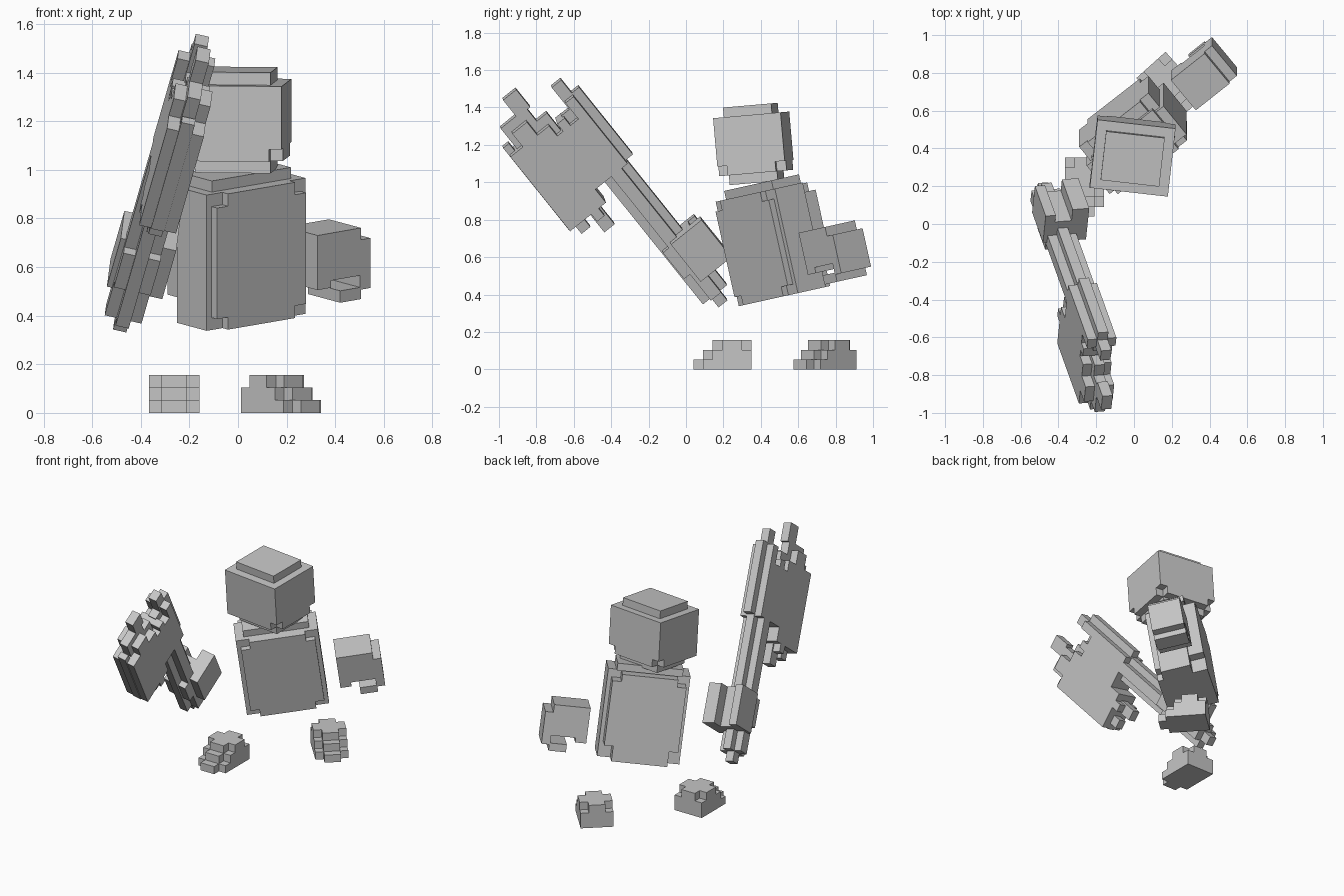
import bpy, bmesh
from math import radians
from mathutils import Matrix, Vector

V = 0.052  # block size

grey = bpy.data.materials.new("plain_grey")
grey.diffuse_color = (0.56, 0.56, 0.56, 1)


def pose(loc, pitch=0, yaw=0):
    return (Matrix.Translation(loc) @ Matrix.Rotation(radians(pitch), 4, 'X')
            @ Matrix.Rotation(radians(yaw), 4, 'Z'))


def blocks(name, boxes, matrix, unit=1.0):
    """Join boxes given as (x0, x1, y0, y1, z0, z1) into one posed object."""
    bm = bmesh.new()
    for x0, x1, y0, y1, z0, z1 in boxes:
        size = Vector((x1 - x0, y1 - y0, z1 - z0)) * unit
        mid = Vector((x0 + x1, y0 + y1, z0 + z1)) * unit / 2
        bmesh.ops.create_cube(bm, size=1, matrix=matrix @ Matrix.Translation(mid)
                              @ Matrix.Diagonal((*size, 1)))
    bmesh.ops.recalc_face_normals(bm, faces=bm.faces)
    mesh = bpy.data.meshes.new(name)
    bm.to_mesh(mesh)
    bm.free()
    mesh.materials.append(grey)
    obj = bpy.data.objects.new(name, mesh)
    bpy.context.collection.objects.link(obj)
    return obj


# Feet: three layers, each with a narrower toe and set further back
foot = [(-1, 1, -3, -2, 0, 1), (-2, 2, -2, 3, 0, 1),
        (-1, 1, -2, -1, 1, 2), (-2, 2, -1, 3, 1, 2),
        (-1, 1, -1, 0, 2, 3), (-2, 2, 0, 2, 2, 3), (-1, 1, 2, 3, 2, 3)]
blocks("right_foot", foot, pose((-0.262, 0.195, 0)), V)
blocks("left_foot", foot, pose((0.194, 0.726, 0), 0, 42), V)

# Head: box with cap, neck and clipped lower corners
head = [(-4, 4, -3.5, 3.5, -2, 3), (-3, 3, -3.5, 3.5, -3, -2),
        (-4, 4, -2.5, 2.5, -3, -2), (-4, -3, -3.5, -2.5, -3, -2),
        (-3, 3, -2.5, 2.5, 3, 4), (-3, 3, -2.5, 2.5, -4, -3)]
blocks("head", head, pose((-0.007, 0.362, 1.205), 5, -6.5), V)

# Torso: core, raised collar, front and back plates with clipped corners
torso = [(-5, 5, -2.3, 1.45, -5.5, 5.5), (-4, 4, -1.7, 2, 5.5, 6.4),
         (-4.5, 4.5, -3, -2.3, -4.5, 4.5), (-3.4, 3.4, -3, -2.3, -5.5, 5.5),
         (-4.5, 4.5, 1.45, 3.3, -3.6, 4.5), (-3.4, 3.4, 1.45, 3.3, -5.5, 5.4)]
blocks("torso", torso, pose((0, 0.47, 0.672), 12.5, 38.5), V)

# Free hand: fist with an open grip and a lower finger
fist = [(-.14, .14, -.105, .105, -.05, .10), (-.14, .09, -.105, .105, .10, .15),
        (-.14, -.07, -.105, .105, -.08, -.05), (.085, .14, -.105, .105, -.11, -.05),
        (-.02, .09, -.105, .105, -.15, -.10)]
blocks("left_hand", fist, pose((0.37, 0.80, 0.62), 12.5, 39))

# Weapon frame: columns are thickness, blade direction, handle direction
weapon = Matrix(((0.97, -0.082, 0.225, -0.550),
                 (0.075, -0.78, -0.626, 0),
                 (-0.22, -0.626, 0.78, 0),
                 (0, 0, 0, 1)))
T, W = 0.028, 0.078  # half thickness of centre and outer layers

# Gripping hand: two sides around the handle, joined below
blocks("right_hand", [(.045, .135, -.575, -.365, .345, .60),
                      (-.10, -.045, -.545, -.365, .345, .60),
                      (-.045, .045, -.50, -.365, .345, .60)], weapon)

# Axe handle: plus-shaped bar with a stepped end
blocks("axe_handle", [(-T, T, -.455, -.29, .22, 1.10), (-W, W, -.41, -.34, .22, 1.10),
                      (-T, T, -.405, -.345, .155, .22),
                      (-W, W, -.455, -.30, .40, .58)], weapon)

# Axe head: centre layer, outer layers and ragged tips
blade = [(-T, T, -.50, -.45, 1.08, 1.54), (-W, W, -.45, .015, 1.07, 1.42),
         (-W, W, -.23, .015, .98, 1.07), (-T, T, -.02, .02, .98, 1.54)]
for t0, t1, s0, s1 in [(-.45, -.385, 1.42, 1.63), (-.385, -.33, 1.42, 1.48),
                       (-.28, -.18, 1.42, 1.54),
                       (-.23, -.14, 1.62, 1.74), (-.21, -.035, 1.49, 1.63),
                       (-.19, -.12, .85, .98), (-.08, -.02, .92, .98)]:
    blade.append((-T, T, t0, t1, s0, s1))
# Side studs along the ragged ends
for t0, t1, s0, s1 in [(-.45, -.395, 1.42, 1.53), (-.34, -.29, 1.42, 1.47),
                       (-.25, .015, 1.42, 1.49),
                       (-.17, -.07, 1.49, 1.58), (-.18, -.13, .93, .98)]:
    blade.append((-W, W, t0, t1, s0, s1))
blocks("axe_head", blade, weapon)
